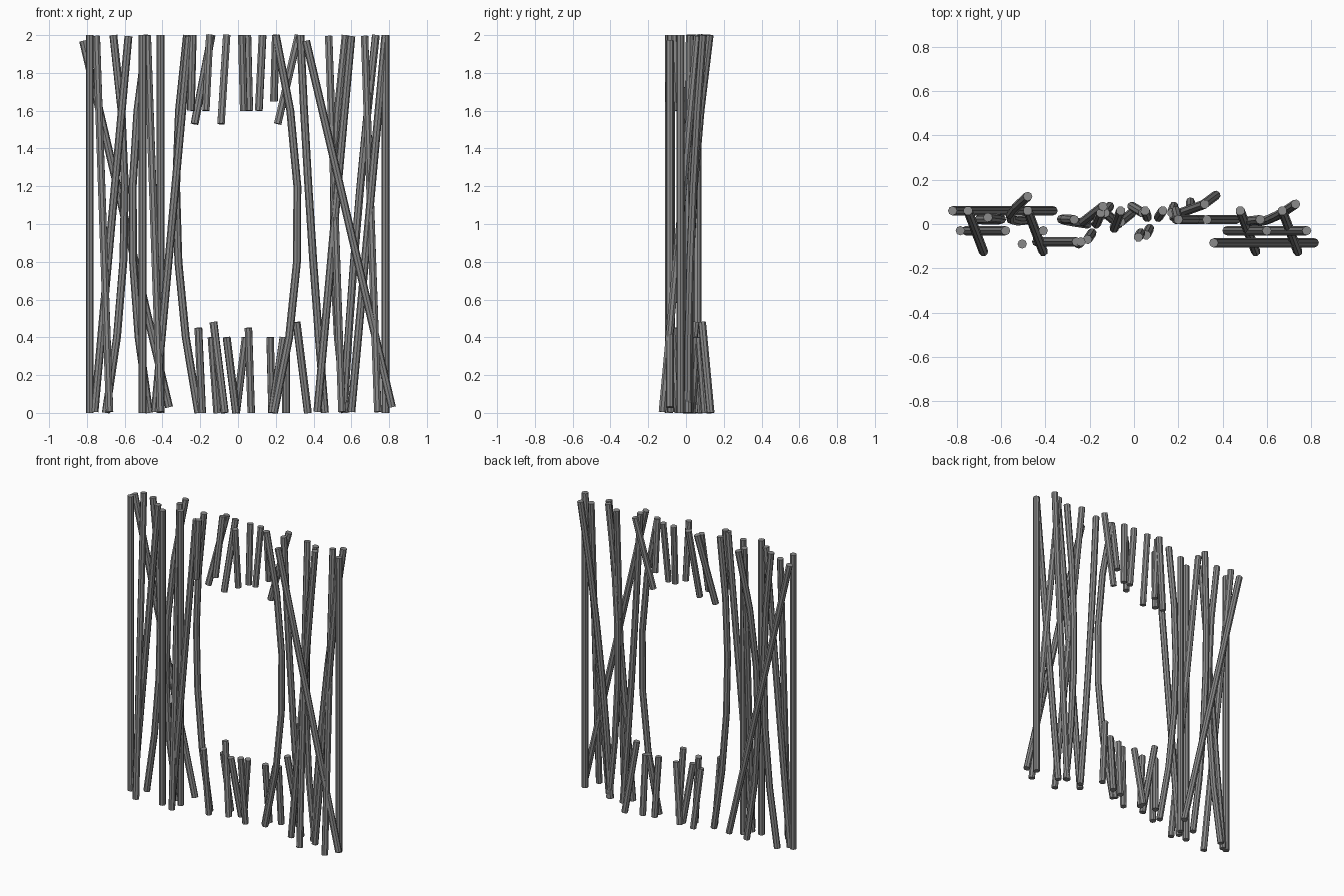
import bpy

cube = bpy.data.objects.get("Cube")
if cube:
    bpy.data.objects.remove(cube, do_unlink=True)

grey = bpy.data.materials.new("weathered_grey")
grey.use_nodes = True
colour = (0.25, 0.25, 0.25, 1)
grey.diffuse_color = colour
grey.node_tree.nodes["Principled BSDF"].inputs["Base Color"].default_value = colour


def rod(name, *points):
    """Eight-sided capped pole along a path, with flat faces."""
    curve = bpy.data.curves.new(name, "CURVE")
    curve.dimensions = "3D"
    curve.bevel_depth = 0.021
    curve.bevel_resolution = 2
    curve.use_fill_caps = True
    spline = curve.splines.new("POLY")
    spline.points.add(len(points) - 1)
    for p, co in zip(spline.points, points):
        p.co = (*co, 1)
    spline.use_smooth = False
    curve.materials.append(grey)
    obj = bpy.data.objects.new(name, curve)
    bpy.context.collection.objects.link(obj)


def bowed(name, top, bulge, bottom, y_top, y_mid, y_bottom):
    """Pole bent in five steps through a middle bulge."""
    pts = []
    for i in range(6):
        t = i / 5
        a, b, c = (1 - t) * (1 - 2 * t), 4 * t * (1 - t), t * (2 * t - 1)
        pts.append((a * top + b * bulge + c * bottom,
                    a * y_top + b * y_mid + c * y_bottom, 2 - 2 * t))
    rod(name, *pts)


# Upright poles
for x, y in ((-0.785, -0.03), (-0.505, -0.09), (-0.41, -0.03), (0.78, -0.03)):
    rod("upright_pole", (x, y, 0), (x, y, 2))

# Poles leaning front to back
for x in (-0.75, -0.48, 0.48, 0.67):
    rod("leaning_pole", (x + 0.07, -0.125, 0.005), (x, 0.06, 1.995))

# Long diagonal braces
for x, y in ((-0.82, 0.06), (0.36, -0.085)):
    rod("diagonal_brace", (x + 0.455, y, 0.03), (x, y, 1.97))

# Poles slanting sideways
for x, y in ((-0.58, -0.03), (-0.26, -0.08), (0.6, -0.03), (0.78, -0.03)):
    rod("slanted_pole", (x - 0.18, y, 0.005), (x, y, 1.995))

# Bowed poles, including the two framing the opening
bowed("opening_left_pole", -0.27, -0.325, -0.21, 0.02, 0.02, 0.0)
bowed("opening_right_pole", 0.2, 0.318, 0.19, 0.02, 0.02, 0.02)
bowed("bowed_pole", -0.66, -0.6, -0.7, 0.03, 0.02, 0.02)
bowed("bowed_pole", -0.48, -0.56, -0.47, 0.125, 0.03, 0.02)
bowed("bowed_pole", 0.33, 0.385, 0.46, 0.02, 0.02, 0.02)
bowed("bowed_pole", 0.57, 0.505, 0.57, 0.02, 0.01, 0.01)
bowed("bowed_pole", 0.73, 0.63, 0.56, 0.09, 0.03, 0.01)

# Short poles hanging above the opening: top x, y then lower x, y, z
for x, y, lx, ly, z in (
        (-0.24, -0.08, -0.25, -0.09, 1.6), (-0.14, 0.08, -0.23, 0.01, 1.53),
        (-0.15, 0.05, -0.17, 0.0, 1.6), (-0.06, 0.06, -0.09, -0.02, 1.53),
        (0.02, -0.06, 0.03, -0.04, 1.6), (0.05, 0.06, 0.06, 0.03, 1.6),
        (0.13, 0.06, 0.11, 0.03, 1.6), (0.2, 0.02, 0.19, 0.06, 1.65),
        (0.32, 0.09, 0.21, 0.05, 1.53)):
    rod("upper_short_pole", (lx, ly, z), (x, y, 2))

# Short poles standing below the opening: bottom x, y then upper x, y, z
for x, y, ux, uy, z in (
        (-0.19, -0.04, -0.21, -0.07, 0.45), (-0.07, 0.0, -0.13, 0.05, 0.48),
        (-0.11, 0.08, -0.14, 0.04, 0.4), (-0.01, 0.05, -0.06, 0.01, 0.4),
        (-0.01, 0.08, 0.04, 0.05, 0.4), (0.07, -0.02, 0.055, -0.05, 0.45),
        (0.18, 0.08, 0.17, 0.05, 0.4), (0.18, 0.03, 0.24, 0.06, 0.4),
        (0.255, 0.1, 0.255, 0.07, 0.4), (0.37, 0.13, 0.31, 0.085, 0.48)):
    rod("lower_short_pole", (x, y, 0), (ux, uy, z))

# Turn the curves into plain meshes
bpy.ops.object.select_all(action="DESELECT")
for obj in bpy.context.collection.objects:
    if obj.type == "CURVE":
        obj.select_set(True)
        bpy.context.view_layer.objects.active = obj
bpy.ops.object.convert(target="MESH")
bpy.ops.object.shade_flat()
